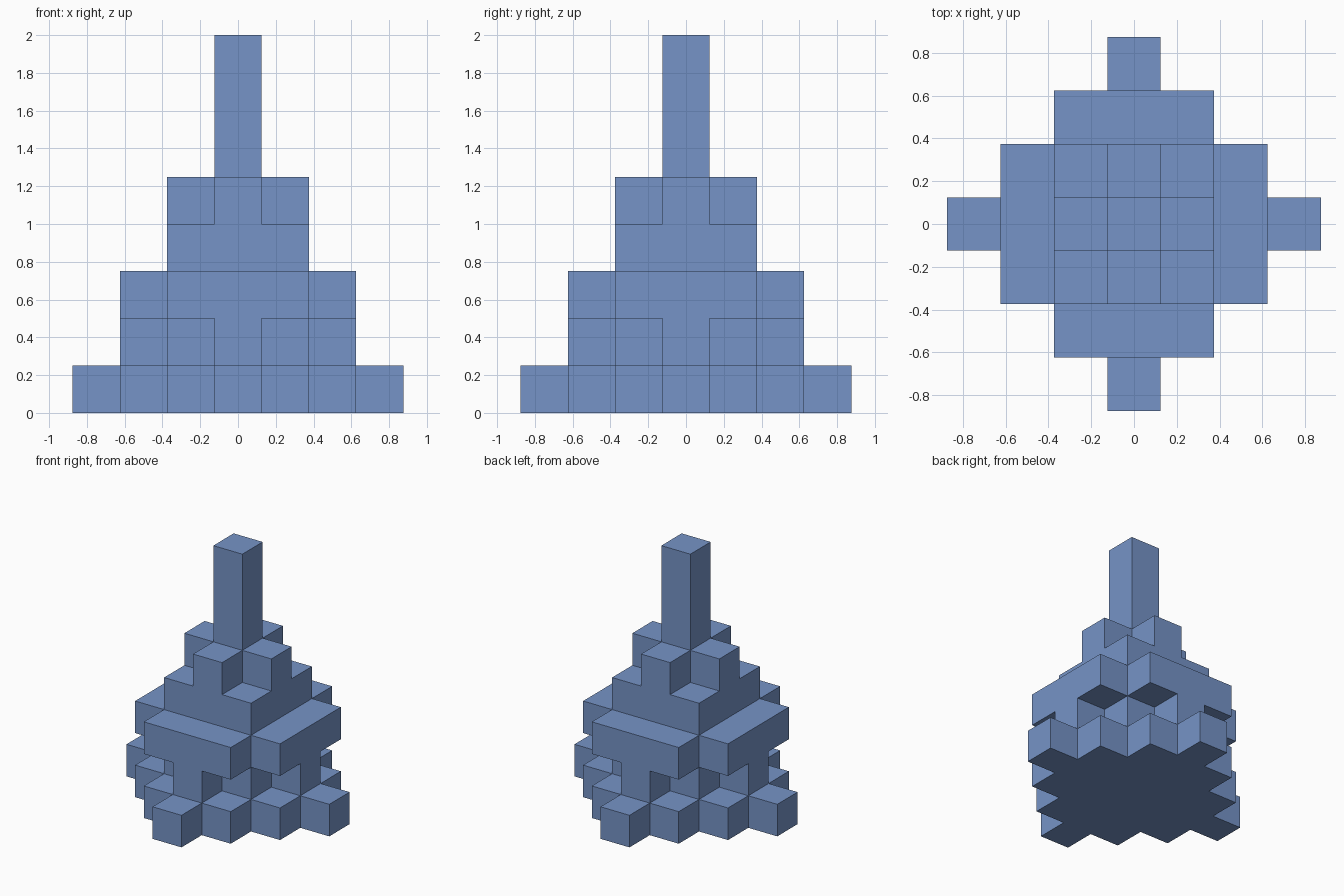
import bpy
import bmesh
from mathutils import Vector

cube = bpy.data.objects.get("Cube")
if cube:
    bpy.data.objects.remove(cube, do_unlink=True)

UNIT = 0.25  # edge of one building block

# Single flat colour
blue = bpy.data.materials.new("soft_blue")
blue.use_nodes = True
colour = (0.18, 0.295, 0.57, 1.0)
blue.diffuse_color = colour
blue.node_tree.nodes["Principled BSDF"].inputs["Base Color"].default_value = colour


def diamond(radius):
    return lambda x, y: abs(x) + abs(y) <= radius


def square(radius):
    return lambda x, y: max(abs(x), abs(y)) <= radius


def notched_square(x, y):
    return max(abs(x), abs(y)) <= 2 and abs(x) + abs(y) < 4


# Tiers from the ground up: base, neck, overhanging slab, block, cross, spire
tiers = [diamond(3), diamond(2), notched_square, square(1), diamond(1)]
tiers += [square(0)] * 3

span = range(-3, 4)
solid = {(x, y, z) for z, inside in enumerate(tiers)
         for x in span for y in span if inside(x, y)}

# Skin the outside of the blocks only, so the tower is one closed shell
bm = bmesh.new()
axes = [Vector((1, 0, 0)), Vector((0, 1, 0)), Vector((0, 0, 1))]
for cell in solid:
    centre = Vector(cell) + axes[2] / 2
    for i in range(3):
        for sign in (-1, 1):
            n = axes[i] * sign
            if tuple(int(c) for c in Vector(cell) + n) in solid:
                continue
            u = axes[(i + 1) % 3] / 2
            v = n.cross(u)
            mid = centre + n / 2
            corners = (mid - u - v, mid + u - v, mid + u + v, mid - u + v)
            bm.faces.new([bm.verts.new(p * UNIT) for p in corners])

# Weld the skin and merge coplanar squares into large flat faces
bmesh.ops.remove_doubles(bm, verts=bm.verts, dist=0.001)
bmesh.ops.dissolve_limit(bm, angle_limit=0.01, verts=bm.verts, edges=bm.edges)
bmesh.ops.recalc_face_normals(bm, faces=bm.faces)

mesh = bpy.data.meshes.new("stepped_tower")
bm.to_mesh(mesh)
bm.free()
mesh.materials.append(blue)
tower = bpy.data.objects.new("stepped_tower", mesh)
bpy.context.collection.objects.link(tower)
